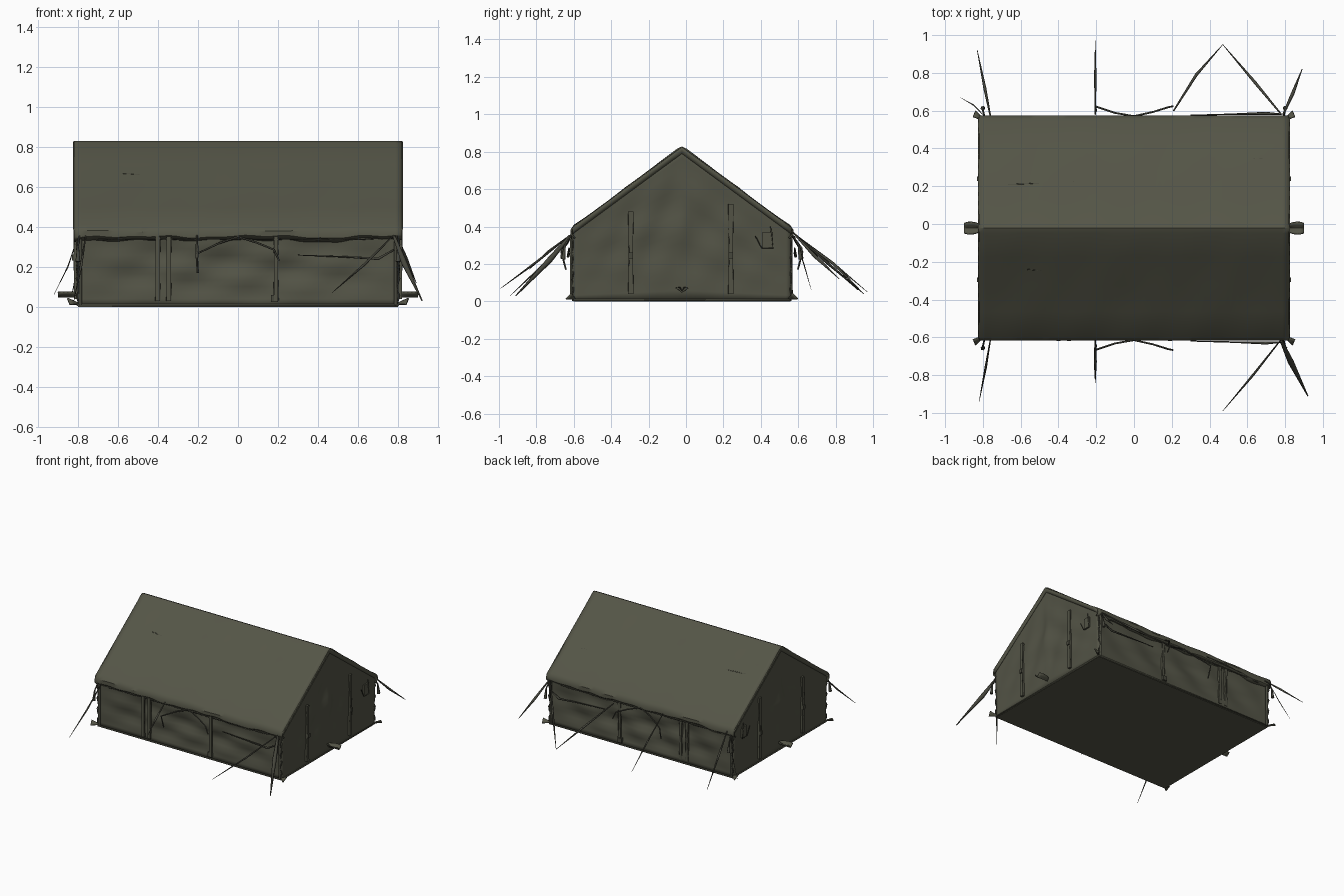
import bpy, bmesh, math
from mathutils import Vector

cube = bpy.data.objects.get("Cube")
if cube:
    bpy.data.objects.remove(cube, do_unlink=True)


def material(name, rgb):
    m = bpy.data.materials.new(name)
    m.use_nodes = True
    m.diffuse_color = (*rgb, 1)
    b = m.node_tree.nodes["Principled BSDF"]
    b.inputs["Base Color"].default_value = (*rgb, 1)
    b.inputs["Roughness"].default_value = 0.9
    return m


CANVAS = material("olive canvas", (0.090, 0.091, 0.063))
WALL = material("wall canvas", (0.085, 0.086, 0.060))
SEAM = material("shaded seam", (0.062, 0.063, 0.045))
ROPE = material("olive rope", (0.060, 0.060, 0.045))

MID = -0.022          # ridge position in y
HALF, EAVE, RIDGE = 0.585, 0.395, 0.825
WX = 0.80             # half length of the walls


def roof_z(y):
    return RIDGE - (RIDGE - EAVE) * min(1, abs(y - MID) / HALF)


def finish(name, bm, mat, thick=0, smooth=True):
    bmesh.ops.recalc_face_normals(bm, faces=bm.faces)
    me = bpy.data.meshes.new(name)
    bm.to_mesh(me)
    bm.free()
    ob = bpy.data.objects.new(name, me)
    bpy.context.collection.objects.link(ob)
    me.materials.append(mat)
    if thick:
        mod = ob.modifiers.new("cloth thickness", 'SOLIDIFY')
        mod.thickness, mod.offset = thick, 0
    if smooth:
        bpy.ops.object.select_all(action='DESELECT')
        ob.select_set(True)
        bpy.context.view_layer.objects.active = ob
        bpy.ops.object.shade_smooth_by_angle(angle=math.radians(35))


def sheet(name, fn, nu, nv, mat, thick=0):
    """Cloth surface through fn(u, v), with u and v from 0 to 1."""
    bm = bmesh.new()
    g = [[bm.verts.new(fn(i / nu, j / nv)) for j in range(nv + 1)] for i in range(nu + 1)]
    for i in range(nu):
        for j in range(nv):
            bm.faces.new((g[i][j], g[i + 1][j], g[i + 1][j + 1], g[i][j + 1]))
    bmesh.ops.remove_doubles(bm, verts=bm.verts, dist=0.0002)
    finish(name, bm, mat, thick)


def rope(name, pts, r=0.004, radii=None, mat=ROPE):
    cu = bpy.data.curves.new(name, 'CURVE')
    cu.dimensions = '3D'
    cu.bevel_depth, cu.bevel_resolution, cu.use_fill_caps = r, 1, True
    sp = cu.splines.new('POLY')
    sp.points.add(len(pts) - 1)
    for i, p in enumerate(pts):
        sp.points[i].co = (*p, 1)
        sp.points[i].radius = radii[i] if radii else 1
    ob = bpy.data.objects.new(name, cu)
    bpy.context.collection.objects.link(ob)
    cu.materials.append(mat)
    bpy.ops.object.select_all(action='DESELECT')
    ob.select_set(True)
    bpy.context.view_layer.objects.active = ob
    bpy.ops.object.convert(target='MESH')


def box(name, lo, hi, mat):
    bm = bmesh.new()
    bmesh.ops.create_cube(bm, size=1)
    lo, hi = Vector(lo), Vector(hi)
    for v in bm.verts:
        v.co = [(lo[k] + hi[k]) / 2 + v.co[k] * (hi[k] - lo[k]) for k in range(3)]
    finish(name, bm, mat, smooth=False)


def wrinkle(a, b):
    return 0.006 * math.sin(9 * a + 5 * b) * math.sin(14 * b - 4 * a + 1)


# Roof: each slope ends in a valance folded in under the eave
PROFILE = [(0.572, 0.335), (0.592, 0.355), (0.592, 0.38), (0.575, 0.405), (0.44, 0.499),
           (0.3, 0.606), (0.15, 0.716), (0.025, 0.812), (0, 0.824)]
SECTION = [(-d, z) for d, z in PROFILE] + PROFILE[-2::-1]


def roof(u, v):
    d, z = SECTION[round(v * (len(SECTION) - 1))]
    x = (u * 2 - 1) * 0.82
    w = 0.8 * wrinkle(x * 1.5, d * 1.5)
    if z < 0.36:
        z += 0.004 * math.sin(x * 11) + 0.003 * math.sin(x * 33)
    return x, MID + d, z + (w - 0.003 if 0.1 < abs(d) else 0)


sheet("roof", roof, 48, len(SECTION) - 1, CANVAS, 0.008)

# Gable edge valances, end walls, end straps, pockets and bottom tabs
for s, side in ((1, "left"), (-1, "right")):
    def edge(u, v):
        y = MID + (u * 2 - 1) * 0.585
        return s * (0.822 - 0.008 * v), y, roof_z(y) - 0.035 * v

    def gable(u, v):
        y = MID + (u * 2 - 1) * 0.58
        top = roof_z(y) - 0.006
        bulge = math.sin(math.pi * u) * math.sin(math.pi * v)
        crease = 0.006 * math.exp(-((y - MID) / 0.03) ** 2) * math.sin(math.pi * v)
        x = WX + 0.012 * v * v + 2 * wrinkle(y * 2, v) * bulge + crease
        return s * x, y, 0.008 + (top - 0.008) * v

    sheet(side + "_gable_valance", edge, 24, 2, CANVAS, 0.006)
    sheet(side + "_end_wall", gable, 48, 16, WALL, 0.004)
    for y, top in ((-0.295, 0.48), (0.24, 0.52)):
        box(side + "_end_strap", (s * 0.802, y - 0.012, 0.04), (s * 0.82, y + 0.012, top), WALL)
        for e in (-0.013, 0.013):
            rope(side + "_strap_edge", [(s * 0.818, y + e, 0.04), (s * 0.819, y + e * 0.7, top * 0.5),
                                        (s * 0.818, y + e, top)], 0.002, mat=SEAM)
        box(side + "_strap_buckle", (s * 0.81, y - 0.012, 0.23), (s * 0.83, y + 0.012, 0.26), SEAM)
    box(side + "_pocket", (s * 0.80, 0.41, 0.285), (s * 0.818, 0.465, 0.37), WALL)
    rope(side + "_pocket_edge", [(s * 0.817, 0.37, 0.35), (s * 0.818, 0.405, 0.285), (s * 0.819, 0.465, 0.285),
                                 (s * 0.819, 0.452, 0.40)], 0.003, mat=SEAM)
    sheet(side + "_door_tab", lambda u, v: (s * (0.80 + 0.10 * u), MID + (v - 0.5) * (0.02 + 0.045 * math.sin(u * 2.4)),
          0.062 + 0.012 * math.cos(v * 6)), 5, 4, WALL, 0.008)

# Side walls with their posts, eave cords and corner lacing
for s, side in ((1, "back"), (-1, "front")):
    def wall(u, v):
        x = (u * 2 - 1) * WX
        sag = math.sin(math.pi * v) * (0.014 + 3 * wrinkle(x * 1.3, v * 0.8))
        sag *= math.sin(math.pi * u) ** 0.5 if 0 < u < 1 else 0
        return x, MID + s * (0.58 - sag), 0.008 + 0.375 * v

    sheet(side + "_wall", wall, 48, 12, WALL, 0.004)
    out = MID + s * 0.583
    for x in (-0.4, -0.345, 0.19):
        box(side + "_wall_strap", (x - 0.011, out - 0.014, 0.03), (x + 0.011, out + 0.002, 0.35), WALL)
        for e in (-0.012, 0.012):
            rope(side + "_strap_edge", [(x + e, out, 0.03), (x + e * 0.6, out + s * 0.003, 0.2),
                                        (x + e, out, 0.35)], 0.002, mat=SEAM)
    box(side + "_strap_foot", (0.165, out - 0.01, 0.025), (0.2, out + 0.01, 0.06), SEAM)
    rope(side + "_eave_cord", [(x / 10, out + s * 0.006, 0.338 + 0.004 * math.sin(x * 3)) for x in range(-7, 8)], 0.003)
    rope(side + "_wall_line", [(0.78, out + s * 0.02, 0.285), (0.70, out + s * 0.025, 0.24),
                               (0.52, out + s * 0.02, 0.25), (0.3, out + s * 0.015, 0.258)], 0.004, [1, 2, 1, 0.6])
    rope(side + "_draped_cord", [(-0.2, MID + s * 0.62, 0.17), (-0.205, MID + s * 0.645, 0.265), (-0.1, MID + s * 0.61, 0.315),
                                 (0, out + s * 0.01, 0.35), (0.1, MID + s * 0.615, 0.318), (0.18, MID + s * 0.64, 0.285),
                                 (0.205, MID + s * 0.645, 0.23)], 0.005)
    for c in (-1, 1):
        cx = c * 0.80
        rope("corner_post", [(cx * 0.985, out, 0.01), (cx * 0.985, out, 0.38)], 0.009, mat=SEAM)
        rope("corner_lacing", [(cx + c * 0.008 * math.sin(k * 2), out + s * 0.006 * math.cos(k * 2), 0.03 + k * 0.028)
                               for k in range(13)], 0.004)
        rope("corner_tail", [(c * 0.79, out, 0.37), (c * 0.80, MID + s * 0.625, 0.30), (c * 0.80, MID + s * 0.635, 0.225)],
             0.007, [0.6, 0.7, 1.8])
        sheet("corner_flap", lambda u, v: (c * (0.785 + 0.055 * u + 0.012 * v * u), MID + s * (0.565 + 0.055 * u - 0.03 * v * u),
              0.012 + 0.03 * u * v), 3, 3, WALL, 0.008)

# Guy lines: eave anchor, swollen strap section, then a fine end, with a thickness for each
GUYS = [
    (0.005, (-0.76, 0.57, 0.37), (-0.79, 0.72, 0.24), (-0.83, 0.92, 0.06)),
    (0.002, (-0.80, 0.58, 0.35), (-0.85, 0.63, 0.20), (-0.92, 0.67, 0.06)),
    (0.004, (-0.205, 0.58, 0.36), (-0.205, 0.78, 0.21), (-0.205, 0.97, 0.05)),
    (0.005, (0.21, 0.60, 0.34), (0.33, 0.79, 0.2), (0.47, 0.95, 0.04)),
    (0.005, (0.78, 0.58, 0.36), (0.64, 0.75, 0.21), (0.47, 0.95, 0.04)),
    (0.006, (0.79, 0.58, 0.36), (0.84, 0.69, 0.24), (0.89, 0.82, 0.12)),
    (0.004, (-0.76, -0.61, 0.36), (-0.785, -0.76, 0.2), (-0.82, -0.94, 0.03)),
    (0.005, (-0.205, -0.61, 0.36), (-0.205, -0.73, 0.27), (-0.205, -0.84, 0.17)),
    (0.004, (0.78, -0.61, 0.36), (0.63, -0.80, 0.21), (0.47, -0.99, 0.07)),
    (0.010, (0.78, -0.62, 0.35), (0.83, -0.73, 0.22), (0.92, -0.91, 0.03)),
]
for r, *pts in GUYS:
    rope("guy_line", pts, r, [0.8, 1.6, 0.3])

# Floor sheet and its hem
box("floor", (-WX, MID - 0.58, 0), (WX, MID + 0.58, 0.012), CANVAS)
loop = [(a * WX, MID + b * 0.583, 0.008) for a, b in ((-1, -1), (1, -1), (1, 1), (-1, 1), (-1, -1))]
rope("floor_hem", loop, 0.006, mat=WALL)

# Thin mended seams on the roof
for x0, x1, y, rise in ((-0.7, -0.3, 0.215, 0.008), (0.62, 0.68, 0.345, 0.002), (-0.58, -0.31, -0.25, -0.012)):
    rope("roof_seam", [(x0, y - rise, roof_z(y - rise) - 0.001), (x1, y + rise, roof_z(y + rise) - 0.001)], 0.003, mat=SEAM)
